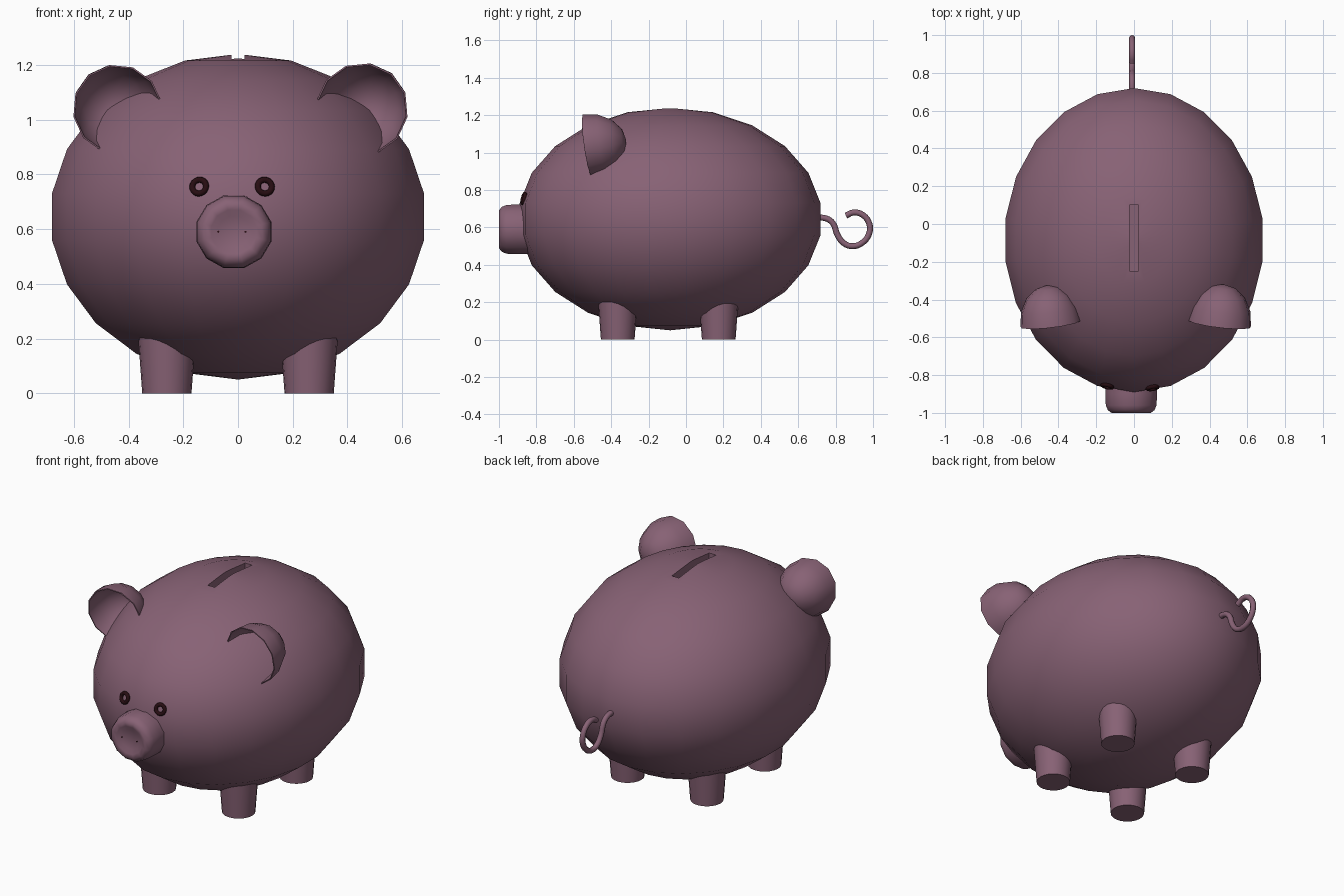
import bpy, bmesh, math
from mathutils import Vector, Matrix

if "Cube" in bpy.data.objects:
    bpy.data.objects.remove(bpy.data.objects["Cube"])


def material(name, rgb):
    m = bpy.data.materials.new(name)
    m.diffuse_color = (*rgb, 1)
    m.use_nodes = True
    m.node_tree.nodes["Principled BSDF"].inputs["Base Color"].default_value = m.diffuse_color
    return m


PINK = material("dusty_pink", (0.245, 0.122, 0.178))
DARK = material("dark_brown", (0.02, 0.004, 0.006))


def add(name, bm, mat, matrix=Matrix(), angle=50):
    """Turn a bmesh into a smooth shaded object."""
    bm.transform(matrix)
    bmesh.ops.recalc_face_normals(bm, faces=bm.faces)
    me = bpy.data.meshes.new(name)
    bm.to_mesh(me)
    bm.free()
    me.materials.append(mat)
    ob = bpy.data.objects.new(name, me)
    bpy.context.collection.objects.link(ob)
    smooth(ob, angle)
    return ob


def select(ob):
    bpy.ops.object.select_all(action='DESELECT')
    ob.select_set(True)
    bpy.context.view_layer.objects.active = ob


def smooth(ob, angle):
    select(ob)
    bpy.ops.object.shade_smooth_by_angle(angle=math.radians(angle))


def apply_all(ob):
    select(ob)
    for m in list(ob.modifiers):
        bpy.ops.object.modifier_apply(modifier=m.name)


def lathe(profile, sides, turn=0.0):
    """Rings of (radius, height) around z, capped at both ends."""
    bm = bmesh.new()
    rings = []
    for r, h in profile:
        rings.append([bm.verts.new((r * math.cos(turn + math.tau * i / sides),
                                    r * math.sin(turn + math.tau * i / sides), h))
                      for i in range(sides)])
    for a, b in zip(rings, rings[1:]):
        for i in range(sides):
            j = (i + 1) % sides
            bm.faces.new((a[i], a[j], b[j], b[i]))
    bm.faces.new(rings[0][::-1])
    bm.faces.new(rings[-1])
    return bm


# Body: stretched ball with a coin slot cut in the top
CENTRE = Vector((0, -0.085, 0.645))
bm = bmesh.new()
bmesh.ops.create_uvsphere(bm, u_segments=22, v_segments=11, radius=1)
body = add("body", bm, PINK,
           Matrix.Translation(CENTRE) @ Matrix.Diagonal((0.694, 0.813, 0.595, 1)), 40)
bm = bmesh.new()
bmesh.ops.create_cube(bm, size=1)
cutter = add("slot_cutter", bm, PINK,
             Matrix.Translation((0, -0.075, 1.22)) @ Matrix.Diagonal((0.046, 0.35, 0.2, 1)))
cutter.hide_render = True
cut = body.modifiers.new("coin_slot", 'BOOLEAN')
cut.operation = 'DIFFERENCE'
cut.solver = 'EXACT'
cut.object = cutter
apply_all(body)
bpy.data.objects.remove(cutter)
smooth(body, 40)

# Snout: rounded disc with a slightly dished front
forward = Matrix.Rotation(math.radians(90), 4, 'X')   # local z -> -y
bm = lathe([(0.142, 0.80), (0.142, 0.90), (0.139, 0.96), (0.128, 0.985),
            (0.108, 1.0), (0.085, 0.997), (0.06, 0.985)], 12, math.radians(15))
add("snout", bm, PINK, Matrix.Translation((-0.015, 0, 0.59)) @ forward
    @ Matrix.Diagonal((1, 0.97, 1, 1)))

# Nostrils: tiny dots
for side, x in (("left", -0.072), ("right", 0.027)):
    add(side + "_nostril", lathe([(0.004, 0.98), (0.004, 0.988)], 8), DARK,
        Matrix.Translation((x, 0, 0.59)) @ forward)

# Eyes: dark rings lying on the body surface
for side, x in (("left", -0.142), ("right", 0.098)):
    z = 0.755
    k = 1 - (x / 0.685) ** 2 - ((z - 0.645) / 0.595) ** 2
    p = Vector((x, -0.085 - 0.805 * math.sqrt(k), z))
    d = p - CENTRE
    n = Vector((d.x / 0.685 ** 2, d.y / 0.805 ** 2, d.z / 0.595 ** 2)).normalized()
    bpy.ops.mesh.primitive_torus_add(major_segments=20, minor_segments=8,
                                     major_radius=0.026, minor_radius=0.011,
                                     location=p, rotation=n.to_track_quat('Z', 'Y').to_euler())
    eye = bpy.context.object
    eye.name = side + "_eye"
    eye.data.materials.append(DARK)
    smooth(eye, 60)

# Legs: short tapered stubs
for side, sx in (("left", -1), ("right", 1)):
    for end, y in (("front", -0.365), ("back", 0.175)):
        bm = lathe([(0.09, 0), (0.112, 0.3)], 20)
        add(f"{end}_{side}_leg", bm, PINK, Matrix.Translation((sx * 0.26, y, 0)))

# Ears: thin cups opening to the front, leaning outwards
out = Vector((0.64, -0.18, 0.77)).normalized()        # towards the ear tip
across = Vector((0.77, 0, -0.64)).normalized()
back = out.cross(across).normalized()
if back.y < 0:
    back = -back
for side, sx, shift in (("left", -1, 0.006), ("right", 1, 0.006)):
    bm = bmesh.new()
    bmesh.ops.create_uvsphere(bm, u_segments=12, v_segments=8, radius=1)
    bmesh.ops.delete(bm, geom=[v for v in bm.verts if v.co.z < -0.01], context='VERTS')
    frame = Matrix((across * 0.163, out * 0.168, back * 0.205)).transposed().to_4x4()
    place = Matrix.Translation((0.446, -0.527, 1.037)) @ frame
    mirror = Matrix.Translation((shift, 0, 0)) @ Matrix.Diagonal((sx, 1, 1, 1))
    ear = add(side + "_ear", bm, PINK, mirror @ place)
    shell = ear.modifiers.new("thickness", 'SOLIDIFY')
    shell.thickness = 0.006
    apply_all(ear)
    smooth(ear, 50)

# Tail: curled tube
path = [(0.69, 0.652), (0.75, 0.648), (0.785, 0.623), (0.81, 0.56), (0.845, 0.515),
        (0.893, 0.5), (0.945, 0.52), (0.98, 0.57), (0.98, 0.62), (0.945, 0.667),
        (0.895, 0.68), (0.855, 0.663)]
curve = bpy.data.curves.new("tail", 'CURVE')
curve.dimensions = '3D'
curve.bevel_depth = 0.016
curve.bevel_resolution = 2
curve.resolution_u = 4
curve.use_fill_caps = True
spline = curve.splines.new('BEZIER')
spline.bezier_points.add(len(path) - 1)
for bp, (y, z) in zip(spline.bezier_points, path):
    bp.co = (-0.01, y, z)
    bp.handle_left_type = bp.handle_right_type = 'AUTO'
curve.materials.append(PINK)
tail = bpy.data.objects.new("tail", curve)
bpy.context.collection.objects.link(tail)
select(tail)
bpy.ops.object.convert(target='MESH')
smooth(bpy.context.object, 60)
